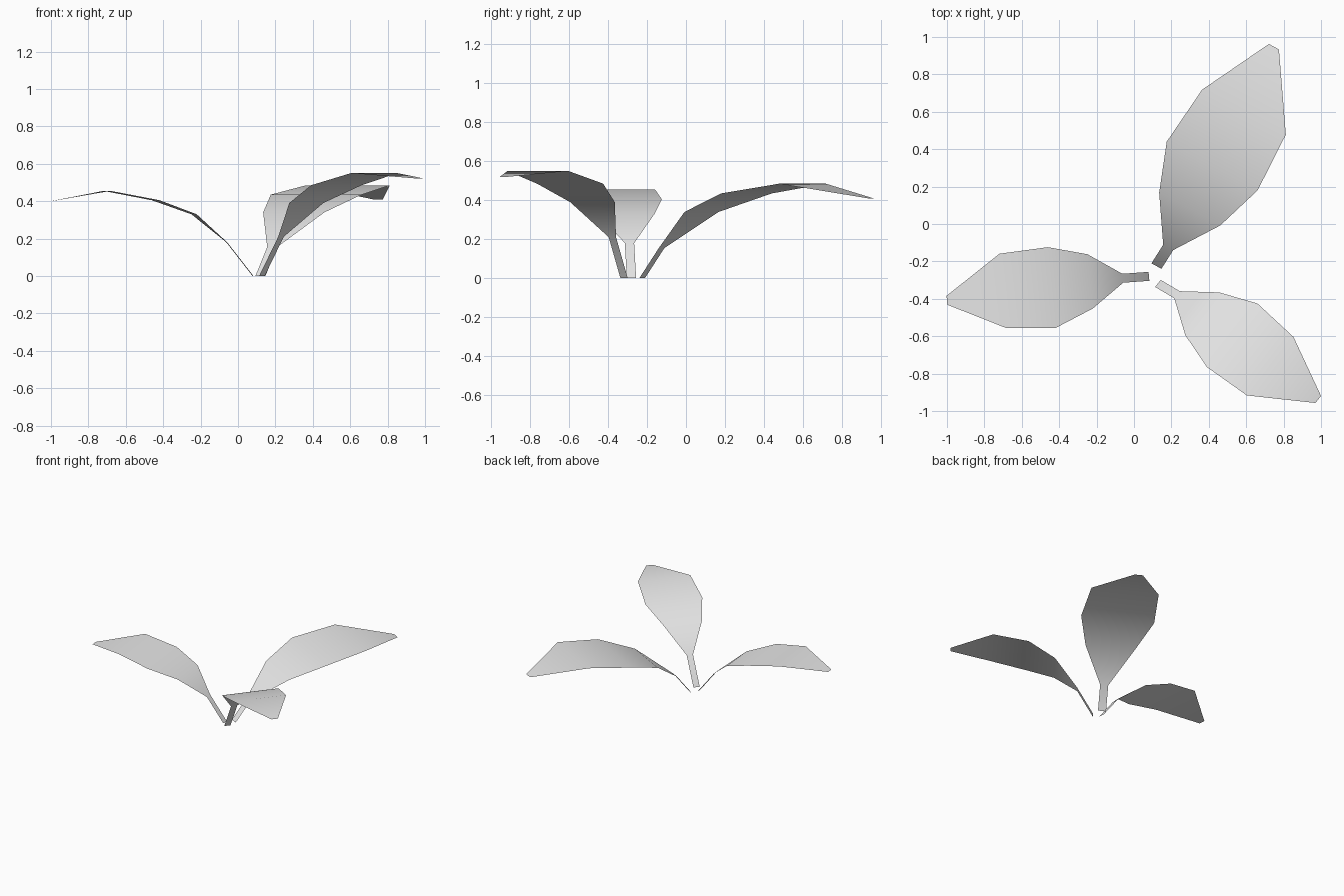
import bpy
import bmesh
from math import radians
from mathutils import Matrix, Vector

default_cube = bpy.data.objects.get("Cube")
if default_cube:
    bpy.data.objects.remove(default_cube, do_unlink=True)

# Single pale grey leaf material
grey = bpy.data.materials.new("leaf_grey")
grey.use_nodes = True
colour = (0.8, 0.8, 0.8, 1)
grey.diffuse_color = colour
grey.node_tree.nodes["Principled BSDF"].inputs["Base Color"].default_value = colour

# Half widths from the stalk to the blunt tip, shared by every leaf
HALF_WIDTHS = (0.024, 0.024, 0.146, 0.217, 0.2, 0.024)


def make_leaf(name, heading, scale, midrib):
    """Sweep the leaf outline along a midrib, with level cross lines."""
    across = Matrix.Rotation(radians(heading), 3, "Z") @ Vector((0, 1, 0))
    bm = bmesh.new()
    rows = []
    for point, half in zip(midrib, HALF_WIDTHS):
        offset = across * half * scale
        centre = Vector(point)
        rows.append((bm.verts.new(centre - offset), bm.verts.new(centre + offset)))

    # Join neighbouring rows with quads that face upward
    for (right, left), (next_right, next_left) in zip(rows, rows[1:]):
        face = bm.faces.new((right, next_right, next_left, left))
        face.smooth = True

    mesh = bpy.data.meshes.new(name)
    bm.to_mesh(mesh)
    bm.free()
    mesh.materials.append(grey)
    leaf = bpy.data.objects.new(name, mesh)
    bpy.context.collection.objects.link(leaf)
    return leaf


# Right leaf, reaching sideways
make_leaf("right_leaf", 185.5, 1, [
    (0.08, -0.28, 0), (-0.06, -0.29, 0.18), (-0.235, -0.307, 0.33),
    (-0.44, -0.34, 0.405), (-0.7, -0.358, 0.455), (-1, -0.408, 0.4)])

# Large back leaf
make_leaf("back_leaf", 61.8, 1.27, [
    (0.12, -0.225, 0), (0.183, -0.125, 0.155), (0.298, 0.08, 0.34),
    (0.418, 0.31, 0.435), (0.588, 0.598, 0.485), (0.748, 0.948, 0.41)])

# Front leaf, the steepest one
make_leaf("front_leaf", -38.5, 1, [
    (0.128, -0.318, 0), (0.23, -0.378, 0.21), (0.365, -0.48, 0.39),
    (0.525, -0.595, 0.485), (0.728, -0.76, 0.55), (0.985, -0.938, 0.52)])
